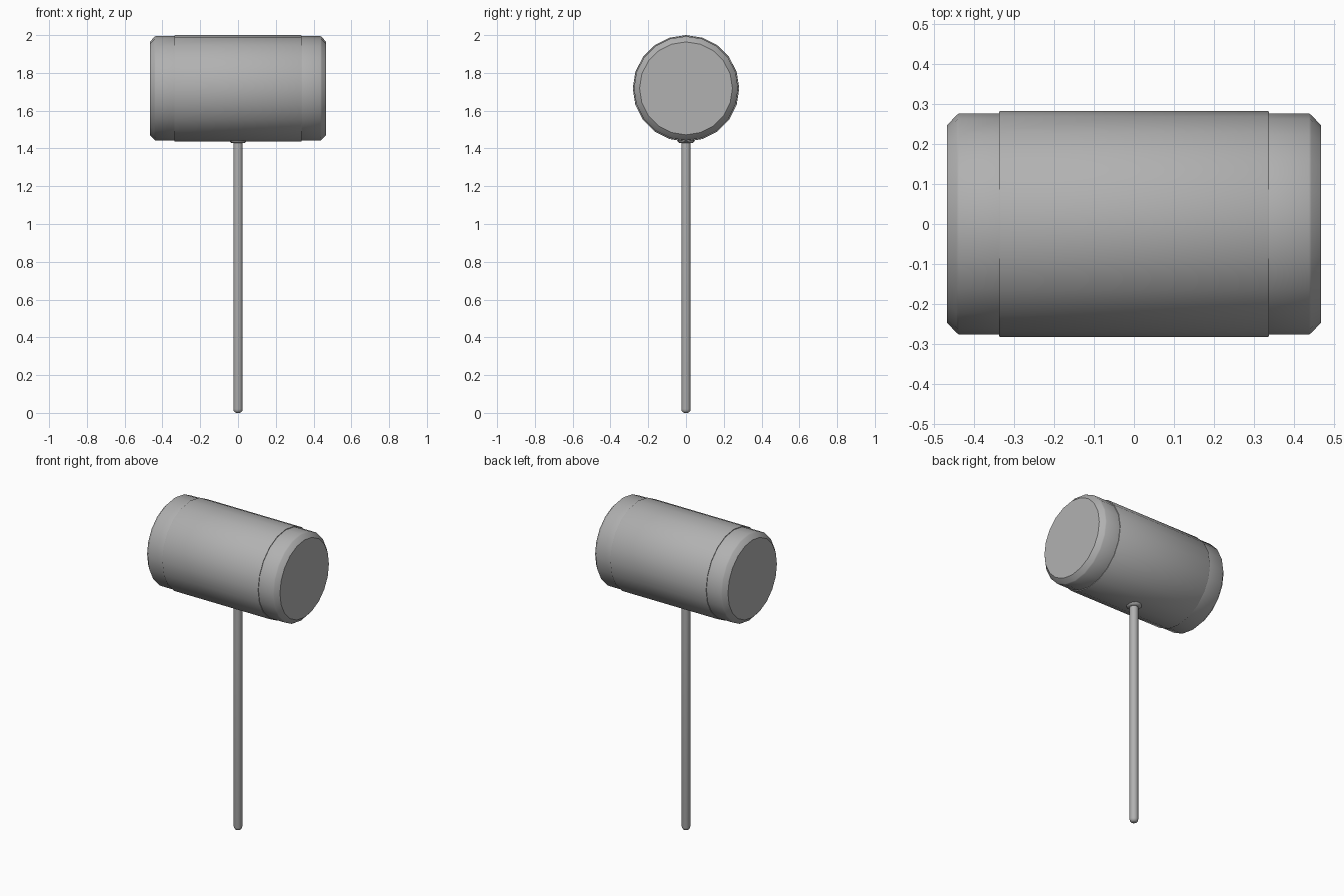
import bpy, bmesh, math
from mathutils import Matrix

if "Cube" in bpy.data.objects:
    bpy.data.objects.remove(bpy.data.objects["Cube"])

HEAD_Z = 1.718
grey = bpy.data.materials.new("dark_grey")
grey.diffuse_color = (0.44, 0.44, 0.44, 1)
grey.use_nodes = True
grey.node_tree.nodes["Principled BSDF"].inputs["Base Color"].default_value = grey.diffuse_color


def lathe(name, profile, sides, matrix, angle=36):
    """Turn (radius, height) points around local z, close both ends, then place."""
    bm = bmesh.new()
    rings = []
    for r, h in profile:
        rings.append([bm.verts.new((r * math.cos(2 * math.pi * i / sides),
                                    r * math.sin(2 * math.pi * i / sides), h))
                      for i in range(sides)])
    for a, b in zip(rings, rings[1:]):
        for i in range(sides):
            j = (i + 1) % sides
            bm.faces.new((a[i], a[j], b[j], b[i]))
    bm.faces.new(rings[0][::-1])
    bm.faces.new(rings[-1])
    bm.transform(matrix)
    bmesh.ops.recalc_face_normals(bm, faces=bm.faces)
    mesh = bpy.data.meshes.new(name)
    bm.to_mesh(mesh)
    bm.free()
    mesh.materials.append(grey)
    obj = bpy.data.objects.new(name, mesh)
    bpy.context.collection.objects.link(obj)
    bpy.ops.object.select_all(action='DESELECT')
    obj.select_set(True)
    bpy.context.view_layer.objects.active = obj
    bpy.ops.object.shade_smooth_by_angle(angle=math.radians(angle))
    return obj


def along_x(sign):
    return Matrix.Translation((0, 0, HEAD_Z)) @ Matrix.Rotation(sign * math.pi / 2, 4, 'Y')


# Head: wide centre barrel with softened rims
lathe("head_barrel", [(0.272, -0.337), (0.280, -0.337), (0.282, -0.333),
                      (0.282, 0.333), (0.280, 0.337), (0.272, 0.337)], 20, along_x(1))

# Head: slightly narrower striking ends, chamfered to a crisp flat face
for name, sign in (("striking_end_right", 1), ("striking_end_left", -1)):
    lathe(name, [(0.276, 0.33), (0.276, 0.437), (0.272, 0.443),
                 (0.246, 0.467)], 20, along_x(sign))

# Handle with rounded foot
lathe("handle", [(0.010, 0.0), (0.018, 0.004), (0.023, 0.011), (0.025, 0.02),
                 (0.025, 1.46)], 16, Matrix.Identity(4), 50)

# Collar where the handle enters the head
lathe("collar", [(0.025, 1.428), (0.036, 1.430), (0.044, 1.438), (0.046, 1.446),
                 (0.044, 1.456)], 16, Matrix.Identity(4), 50)
